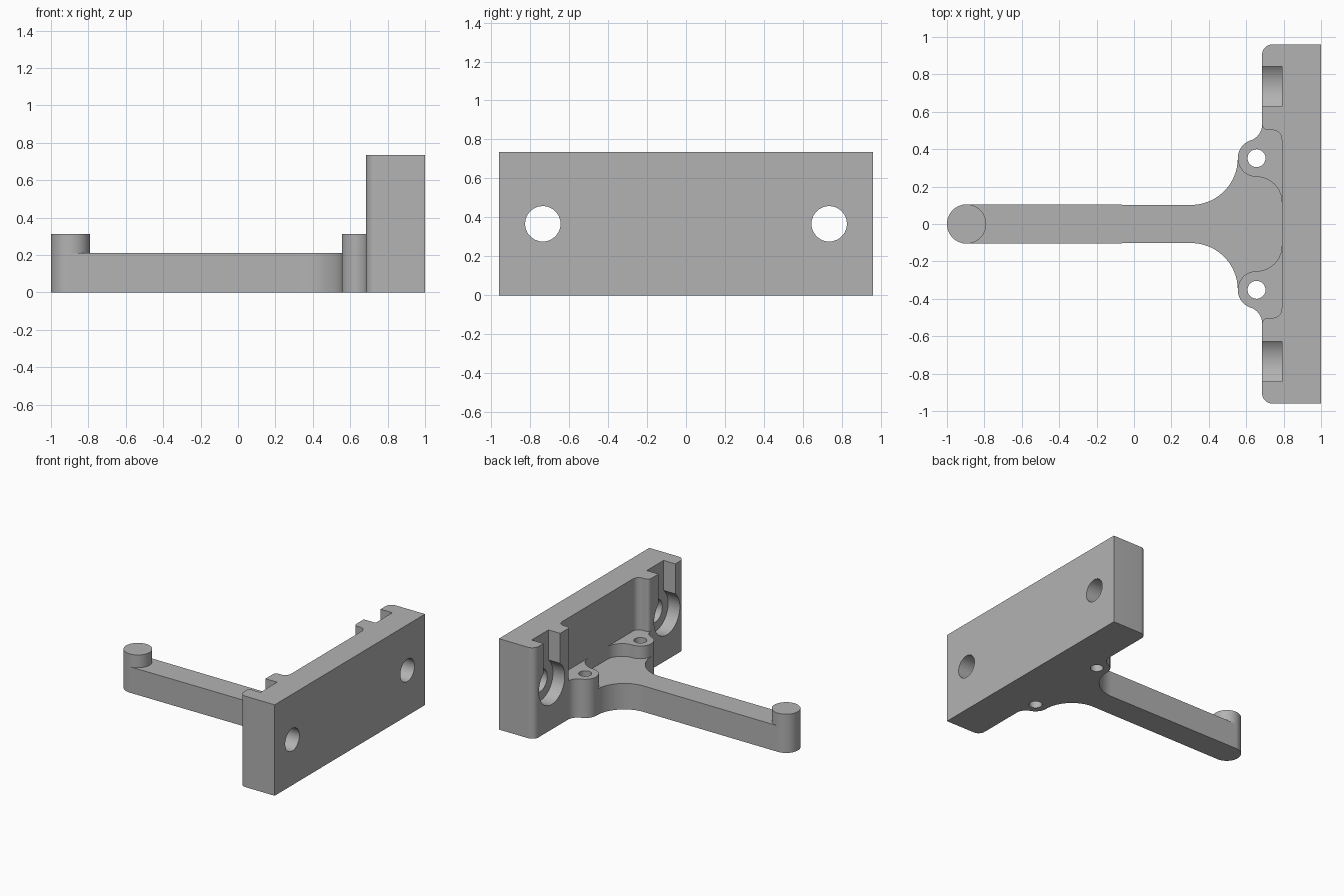
import bpy
import bmesh
from math import cos, sin, radians, degrees, atan2, acos, sqrt

if "Cube" in bpy.data.objects:
    bpy.data.objects.remove(bpy.data.objects["Cube"], do_unlink=True)

# Main dimensions
WALL_FRONT, WALL_POCKET = 0.685, 0.79
HALF_WIDTH, HEIGHT = 0.96, 0.735
ARM_TOP, BOSS_TOP = 0.21, 0.313
ARM_R, BOSS_R, NECK_R, FILLET_R = 0.105, 0.1, 0.25, 0.09
POST_X = ARM_R - 1
BOSS_X, BOSS_Y = 0.655, 0.352
BOLT_Y, BOLT_Z = 0.735, 0.367

grey = bpy.data.materials.new("plain grey")
grey.use_nodes = True
colour = (0.45, 0.45, 0.45, 1)
grey.diffuse_color = colour
grey.node_tree.nodes["Principled BSDF"].inputs["Base Color"].default_value = colour


def arc(cx, cy, r, start, end, steps=16):
    angles = [radians(start + (end - start) * i / steps) for i in range(steps + 1)]
    return [(cx + r * cos(a), cy + r * sin(a)) for a in angles]


def mirrored(half):
    """Close a half outline by reflecting it across y = 0."""
    pts = half + [(x, -y) for x, y in reversed(half)]
    clean = []
    for p in pts:
        if not clean or (p[0] - clean[-1][0]) ** 2 + (p[1] - clean[-1][1]) ** 2 > 1e-9:
            clean.append(p)
    if (clean[0][0] - clean[-1][0]) ** 2 + (clean[0][1] - clean[-1][1]) ** 2 < 1e-9:
        clean.pop()
    return clean


def prism(name, outline, low, high, along_x=False):
    bm = bmesh.new()
    place = (lambda u, v: (low, u, v)) if along_x else (lambda u, v: (u, v, low))
    face = bm.faces.new([bm.verts.new(place(u, v)) for u, v in outline])
    top = bmesh.ops.extrude_face_region(bm, geom=[face])["geom"]
    shift = (high - low, 0, 0) if along_x else (0, 0, high - low)
    bmesh.ops.translate(bm, vec=shift, verts=[g for g in top if isinstance(g, bmesh.types.BMVert)])
    bmesh.ops.recalc_face_normals(bm, faces=bm.faces[:])
    mesh = bpy.data.meshes.new(name)
    bm.to_mesh(mesh)
    bm.free()
    mesh.materials.append(grey)
    obj = bpy.data.objects.new(name, mesh)
    bpy.context.collection.objects.link(obj)
    return obj


def cut(body, cutter):
    cutter.hide_render = True
    bpy.context.view_layer.objects.active = body
    mod = body.modifiers.new("cut", 'BOOLEAN')
    mod.operation = 'DIFFERENCE'
    mod.solver = 'EXACT'
    mod.object = cutter
    bpy.ops.object.modifier_apply(modifier=mod.name)
    bpy.data.objects.remove(cutter, do_unlink=True)


# Whole footprint: rounded arm tip, flared neck, boss lobes, mounting wall
fillet_x = WALL_FRONT - FILLET_R
fillet_y = BOSS_Y + sqrt((BOSS_R + FILLET_R) ** 2 - (BOSS_X - fillet_x) ** 2)
touch = degrees(atan2(fillet_y - BOSS_Y, fillet_x - BOSS_X))
corner = 0.055
footprint = arc(POST_X, 0, ARM_R, 180, 90)
footprint += arc(BOSS_X - BOSS_R - NECK_R, BOSS_Y, NECK_R, -90, 0, 24)
footprint += arc(BOSS_X, BOSS_Y, BOSS_R, 180, touch)
footprint += arc(fillet_x, fillet_y, FILLET_R, touch - 180, 0)
footprint += arc(WALL_FRONT + corner, HALF_WIDTH - corner, corner, 180, 90, 10)
footprint += [(1, HALF_WIDTH)]
bracket = prism("bracket_body", mirrored(footprint), 0, HEIGHT)

# Clear the space above the bosses and hollow the wall pocket
lip, inner = 0.03, 0.05
pocket_y = fillet_y - lip
pocket = [(-1.2, 0.6), (0.6, 0.6)]
pocket += arc(WALL_FRONT + lip, fillet_y, lip, 180, 270, 8)
pocket += arc(WALL_POCKET - inner, pocket_y - inner, inner, 90, 0, 10)
cut(bracket, prism("pocket_cutter", mirrored(pocket), BOSS_TOP, 1))

# Lower the arm and the middle of the pocket, leaving post and bosses
round_r = WALL_POCKET - BOSS_X
step = arc(POST_X, 0, ARM_R, 0, 90)
step += [(POST_X, 0.3), (0.4, BOSS_Y)]
step += arc(BOSS_X, BOSS_Y, BOSS_R, 180, 270)
step += arc(BOSS_X, BOSS_Y - BOSS_R - round_r, round_r, 90, 0)
cut(bracket, prism("arm_cutter", mirrored(step), ARM_TOP, 0.5))

# Boss holes, keyhole recesses and bolt holes on both sides
bore, slot = 0.165, 0.107
side = degrees(acos(slot / bore))
for s in (-1, 1):
    cut(bracket, prism("boss_hole", arc(BOSS_X, s * BOSS_Y, 0.048, 0, 350, 35), -0.1, 0.5))
    keyhole = arc(s * BOLT_Y, BOLT_Z, bore, 180 - side, 360 + side, 40)
    keyhole += [(s * BOLT_Y + slot, 1), (s * BOLT_Y - slot, 1)]
    cut(bracket, prism("keyhole_cutter", keyhole, 0.6, WALL_POCKET, True))
    bolt = arc(s * BOLT_Y, BOLT_Z, 0.091, 0, 350, 35)
    cut(bracket, prism("bolt_hole", bolt, 0.7, 1.1, True))

# Smooth the rounds, keep the edges crisp
bpy.ops.object.select_all(action='DESELECT')
bracket.select_set(True)
bpy.context.view_layer.objects.active = bracket
bpy.ops.object.shade_smooth_by_angle(angle=radians(30))
